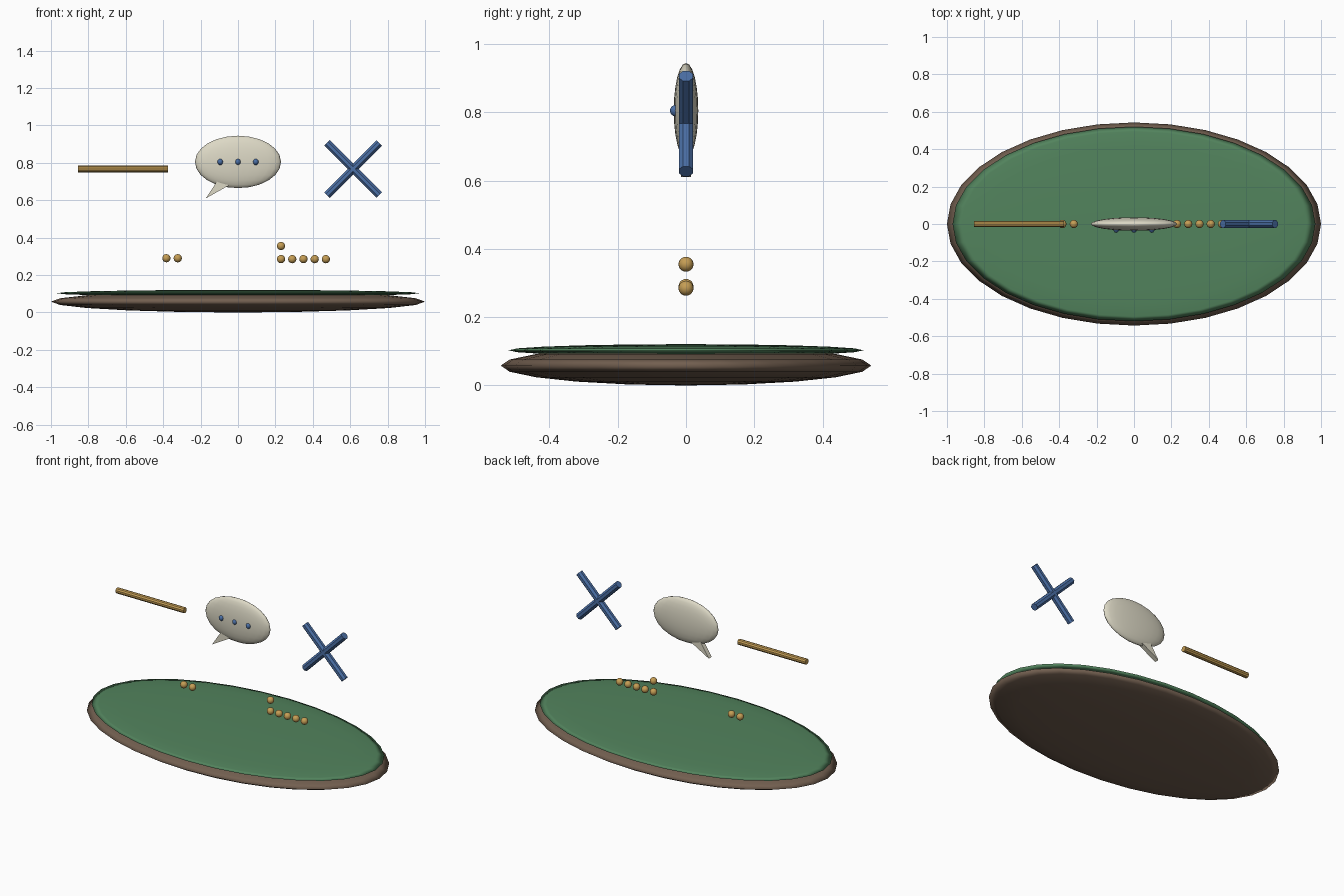
import bpy, bmesh
from math import pi, radians
from mathutils import Matrix, Vector

if "Cube" in bpy.data.objects:
    bpy.data.objects.remove(bpy.data.objects["Cube"])


def material(name, rgb):
    m = bpy.data.materials.new(name)
    m.diffuse_color = (*rgb, 1)
    m.use_nodes = True
    m.node_tree.nodes["Principled BSDF"].inputs["Base Color"].default_value = m.diffuse_color
    return m


BROWN = material("brown", (0.17, 0.115, 0.08))
GREEN = material("green", (0.085, 0.23, 0.11))
GOLD = material("gold", (0.56, 0.34, 0.09))
BLUE = material("blue", (0.07, 0.16, 0.38))
CREAM = material("cream", (0.72, 0.69, 0.56))


def finish(name, bm, mat, smooth):
    bmesh.ops.recalc_face_normals(bm, faces=bm.faces)
    for f in bm.faces:
        f.smooth = smooth
    mesh = bpy.data.meshes.new(name)
    bm.to_mesh(mesh)
    bm.free()
    mesh.materials.append(mat)
    ob = bpy.data.objects.new(name, mesh)
    bpy.context.collection.objects.link(ob)
    return ob


def ellipsoid(name, centre, radii, mat, segments=16, rings=10):
    bm = bmesh.new()
    bmesh.ops.create_uvsphere(
        bm, u_segments=segments, v_segments=rings, radius=1,
        matrix=Matrix.Translation(centre) @ Matrix.Diagonal((*radii, 1)))
    return finish(name, bm, mat, True)


def rod(name, centre, radius, length, tilt, mat, sides):
    # rod lying in the front plane, tilted from vertical about y
    bm = bmesh.new()
    turn = Matrix.Rotation(tilt, 4, 'Y') @ Matrix.Rotation(pi / sides, 4, 'Z')
    bmesh.ops.create_cone(
        bm, cap_ends=True, segments=sides, radius1=radius, radius2=radius,
        depth=length, matrix=Matrix.Translation(centre) @ turn)
    return finish(name, bm, mat, False)


# table: wooden body with a felt top
ellipsoid("table_body", (0, 0, 0.058), (1, 0.543, 0.058), BROWN, 32, 10)
ellipsoid("felt_top", (0, 0, 0.103), (0.97, 0.52, 0.018), GREEN, 32, 10)

# speech bubble with three dots
ellipsoid("bubble", (0, 0, 0.805), (0.23, 0.036, 0.14), CREAM, 24, 12)
for i, x in enumerate((-0.095, 0, 0.095)):
    ellipsoid(f"bubble_dot_{i + 1}", (x, -0.03, 0.805), (0.015, 0.017, 0.017), BLUE, 12, 8)

# bubble tail: a thin triangular wedge
bm = bmesh.new()
tail = [bm.verts.new((x, -0.015, z))
        for x, z in ((-0.172, 0.61), (-0.03, 0.69), (-0.10, 0.72))]
face = bm.faces.new(tail)
side = bmesh.ops.extrude_face_region(bm, geom=[face])["geom"]
bmesh.ops.translate(bm, vec=Vector((0, 0.03, 0)),
                    verts=[v for v in side if isinstance(v, bmesh.types.BMVert)])
finish("bubble_tail", bm, CREAM, False)

# minus bar and crossed bars
rod("minus_bar", (-0.615, 0, 0.767), 0.018, 0.48, pi / 2, GOLD, 10)
for i, tilt in enumerate((45, -45)):
    rod(f"cross_bar_{i + 1}", (0.615, 0, 0.767), 0.0225, 0.395, radians(tilt), BLUE, 8)

# counting beads: two on the left, six on the right
beads = [(-0.383, 0.29), (-0.322, 0.29), (0.23, 0.355)]
beads += [(0.23 + 0.06 * i, 0.285) for i in range(5)]
for i, (x, z) in enumerate(beads):
    ellipsoid(f"bead_{i + 1}", (x, 0, z), (0.022, 0.022, 0.022), GOLD)
